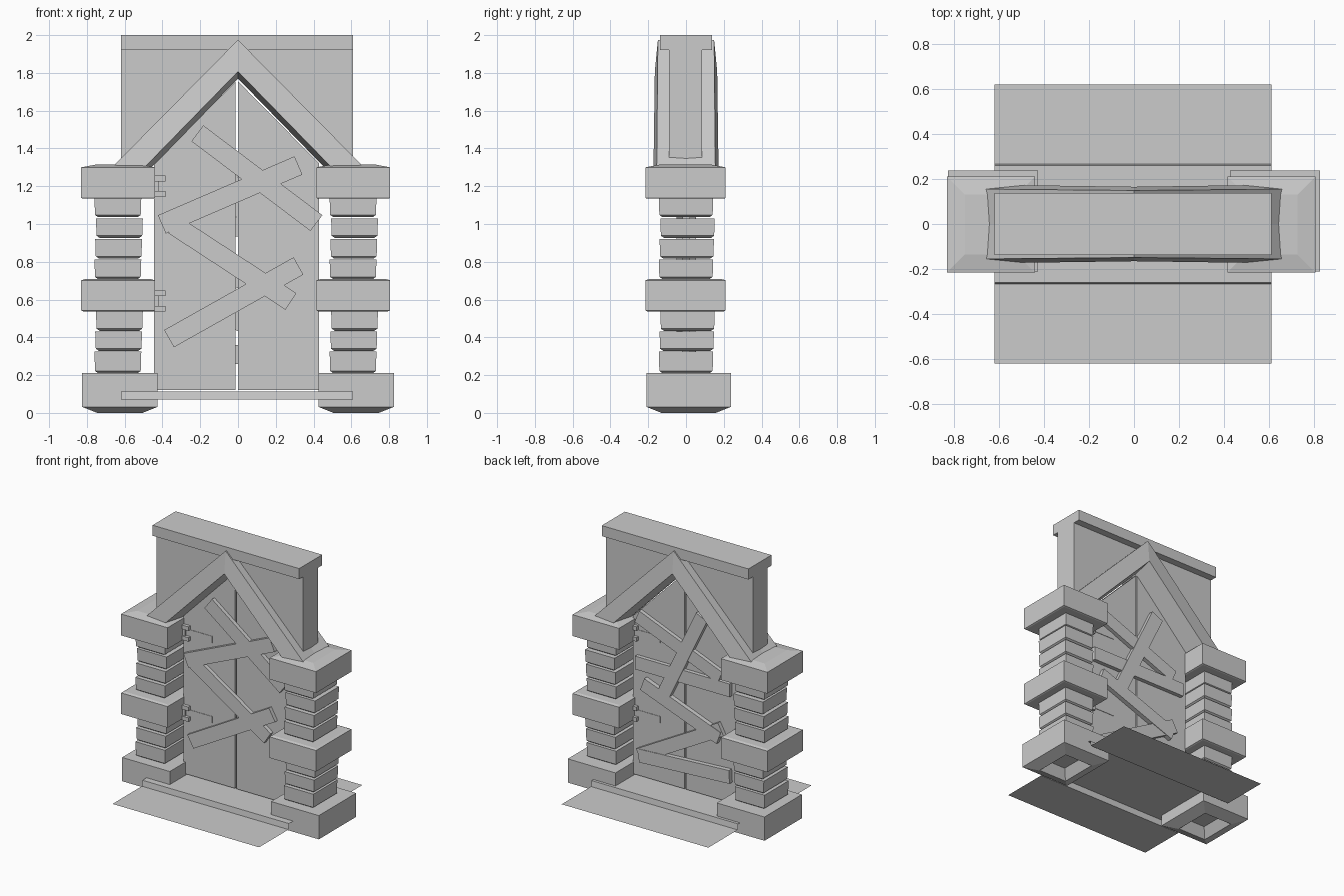
import bpy, bmesh, math

if "Cube" in bpy.data.objects:
    bpy.data.objects.remove(bpy.data.objects["Cube"], do_unlink=True)

stone = bpy.data.materials.new("plain_grey")
stone.use_nodes = True
GREY = (0.6, 0.6, 0.6, 1)
stone.diffuse_color = GREY
for node in stone.node_tree.nodes:
    if node.type == 'BSDF_PRINCIPLED':
        node.inputs["Base Color"].default_value = GREY
        node.inputs["Roughness"].default_value = 0.9


def loft(name, rings, cap_start=True, cap_end=True, closed=True):
    """Skin a list of equal-length point rings into one object."""
    bm = bmesh.new()
    vr = [[bm.verts.new(p) for p in ring] for ring in rings]
    n = len(vr[0])
    for a, b in zip(vr, vr[1:]):
        for i in range(n if closed else n - 1):
            j = (i + 1) % n
            bm.faces.new((a[i], a[j], b[j], b[i]))
    if cap_start:
        bm.faces.new(vr[0][::-1])
    if cap_end:
        bm.faces.new(vr[-1])
    if closed:
        bmesh.ops.recalc_face_normals(bm, faces=bm.faces)
    me = bpy.data.meshes.new(name)
    bm.to_mesh(me)
    bm.free()
    me.materials.append(stone)
    ob = bpy.data.objects.new(name, me)
    bpy.context.collection.objects.link(ob)
    return ob


def prism(name, outline, y0, y1):
    """Extrude an (x, z) outline in depth."""
    return loft(name, [[(x, y, z) for x, z in outline] for y in (y0, y1)])


def box(name, x0, x1, y0, y1, z0, z1):
    return prism(name, [(x0, z0), (x1, z0), (x1, z1), (x0, z1)], y0, y1)


def block(name, x0, x1, y0, y1, levels):
    """Four-sided stone; levels are (inset, z) pairs."""
    rings = [[(x0 + i, y0 + i, z), (x1 - i, y0 + i, z),
              (x1 - i, y1 - i, z), (x0 + i, y1 - i, z)] for i, z in levels]
    return loft(name, rings)


def plank(name, a, b, width, y0, y1):
    """Board from a to b in the (x, z) plane."""
    dx, dz = b[0] - a[0], b[1] - a[1]
    k = width / 2 / math.hypot(dx, dz)
    nx, nz = -dz * k, dx * k
    prism(name, [(a[0] + nx, a[1] + nz), (a[0] - nx, a[1] - nz),
                 (b[0] - nx, b[1] - nz), (b[0] + nx, b[1] + nz)], y0, y1)


# Pillars: base, middle and cap stones with stacks of bricks between
brick_spans = [(0.21, 0.324), (0.328, 0.43), (0.434, 0.54),
               (0.708, 0.812), (0.817, 0.92), (0.926, 1.03), (1.036, 1.136)]
for side, cx in (("right", -0.63), ("left", 0.615)):
    bx = cx + (0.005 if cx < 0 else 0.01)
    block(side + "_pillar_base", bx - 0.2, bx + 0.2, -0.21, 0.238,
          [(0.125, 0.07), (0.085, 0), (0.08, 0), (0, 0.032), (0, 0.212)])
    block(side + "_pillar_middle", cx - 0.2, cx + 0.19, -0.215, 0.21,
          [(0.01, 0.538), (0, 0.542), (0, 0.702), (0.02, 0.708)])
    block(side + "_pillar_cap", cx - 0.2, cx + 0.19, -0.215, 0.21,
          [(0.01, 1.134), (0, 1.138), (0, 1.3), (0.08, 1.315)])
    for i, (z0, z1) in enumerate(brick_spans):
        s = 0.004 * (i % 3 - 1)
        block(f"{side}_brick_{i + 1}", cx - 0.126 + s, cx + 0.122 + s,
              -0.14 + s, 0.148 + s,
              [(0.02, z0), (0.003, z0 + 0.012), (0, z1)])

# Upper wall with a gable cut-out, and its coping
prism("upper_wall", [(-0.62, 1.28), (-0.62, 1.925), (0.61, 1.925),
                     (0.61, 1.29), (0, 1.9)], -0.09, 0.085)
box("wall_coping", -0.62, 0.61, -0.138, 0.138, 1.92, 2.0)

# Gable arch: one beam section swept up and over the apex
section = [(0, -0.155), (0.06, 0), (0, 0.155), (1, 0.172), (1.22, 0.02), (1.22, -0.02), (1, -0.172)]
ends = [[(s * (0.662 - 0.172 * t), y, 1.305) for t, y in section] for s in (-1, 1)]
apex = [(0, y * 0.96, 1.975 - 0.168 * t) for t, y in section]
loft("gable_arch", [ends[0], apex, ends[1]])

# Pointed double doors
prism("right_door", [(-0.445, 0.122), (-0.012, 0.122), (-0.012, 1.755), (-0.445, 1.32)], -0.02, 0.02)
prism("left_door", [(0, 0.122), (0.43, 0.122), (0.43, 1.32), (0, 1.755)], -0.02, 0.02)

# Hinges with thin straps
for face, s in (("front", 1), ("back", -1)):
    for z in (0.592, 1.2):
        for dz in (-0.041, 0.041):
            box(face + "_hinge_tab", s * -0.45, s * -0.385, s * -0.045, s * -0.01,
                z + dz - 0.015, z + dz + 0.015)
        box(face + "_hinge_barrel", s * -0.45, s * -0.42, s * -0.035, s * -0.01, z - 0.03, z + 0.03)
        box(face + "_hinge_strap", s * -0.42, s * -0.2, s * -0.023, s * -0.015, z - 0.025, z + 0.025)

# Boards nailed across the front and the back
front_boards = [((-0.215, 1.48), (0.415, 1.005)), ((-0.403, 0.998), (0.32, 1.31)),
                ((-0.34, 0.995), (0.28, 0.59)), ((-0.365, 0.393), (0.32, 0.778))]
back_boards = [((0.377, 1.34), (-0.318, 1.06)), ((-0.167, 1.48), (0.167, 0.78)),
               ((0.393, 0.985), (-0.4, 0.985)), ((0.33, 0.84), (-0.31, 0.6)),
               ((0.36, 0.29), (-0.326, 0.67)), ((0.36, 0.29), (-0.4, 0.33))]
for i, (a, b) in enumerate(front_boards):
    plank(f"front_board_{i + 1}", a, b, 0.105, -0.05, -0.018)
for i, (a, b) in enumerate(back_boards):
    plank(f"back_board_{i + 1}", a, b, 0.1, 0.018, 0.05 + 0.004 * (i % 2))

# Threshold sheet: raised step with a flat apron front and back
profile = [(-0.618, 0.07), (-0.266, 0.07), (-0.26, 0.113), (0.26, 0.113), (0.266, 0.07), (0.618, 0.07)]
loft("threshold_step", [[(x, y, z) for y, z in profile] for x in (0.61, -0.62)], False, False, False)
